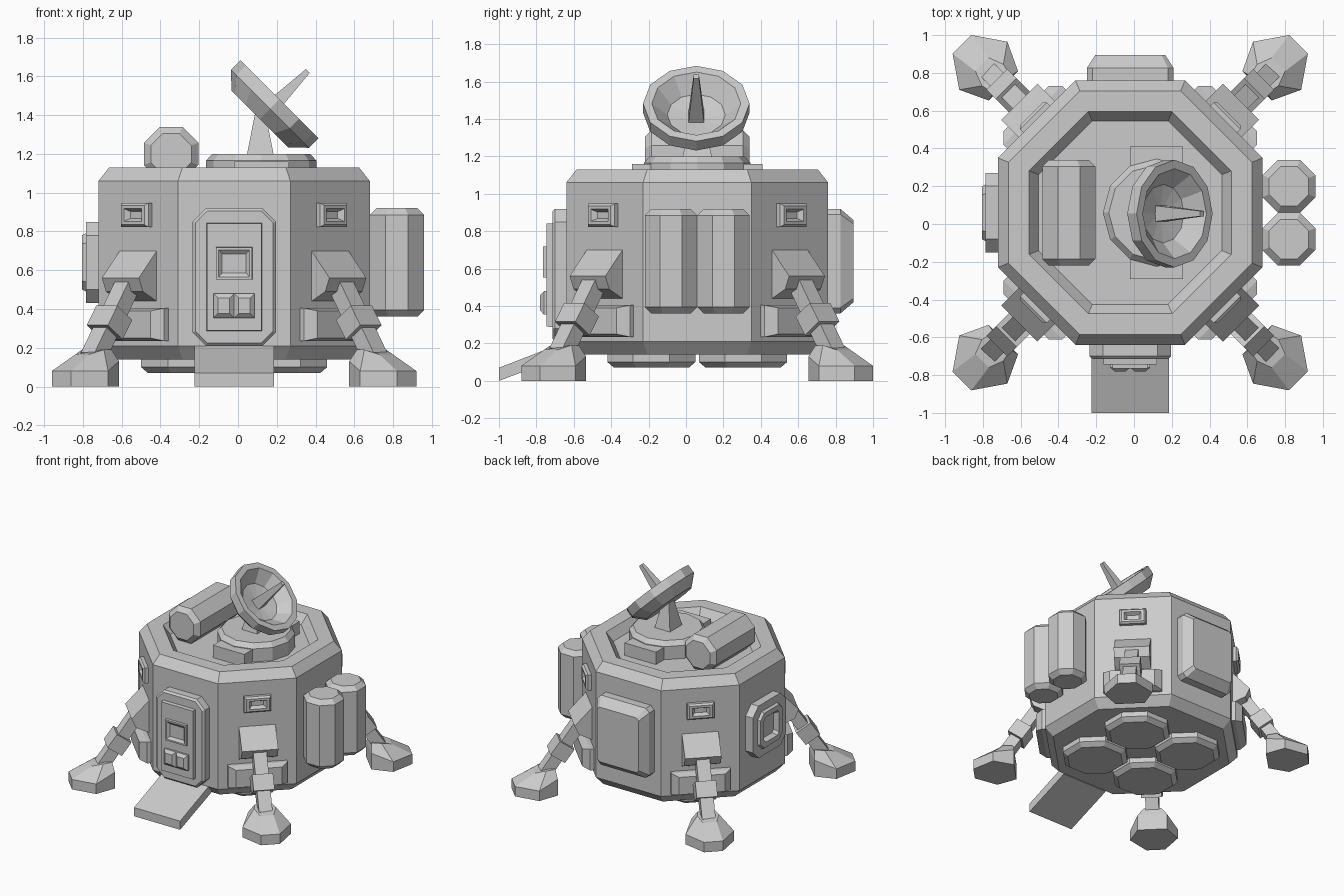
import bpy, bmesh
from math import pi, cos, sin, radians
from mathutils import Matrix, Vector

if "Cube" in bpy.data.objects:
    bpy.data.objects.remove(bpy.data.objects["Cube"])

CX, CY = -0.02, 0.06          # hull axis
WALL = 0.70                   # hull apothem


def loft(name, rings, matrix=Matrix()):
    """Skin a list of closed rings (3D points) and cap both ends."""
    bm = bmesh.new()
    loops = [[bm.verts.new(p) for p in ring] for ring in rings]
    n = len(loops[0])
    for a, b in zip(loops, loops[1:]):
        for i in range(n):
            j = (i + 1) % n
            bm.faces.new((a[i], a[j], b[j], b[i]))
    bm.faces.new(loops[0][::-1])
    bm.faces.new(loops[-1])
    bmesh.ops.recalc_face_normals(bm, faces=bm.faces)
    me = bpy.data.meshes.new(name)
    bm.to_mesh(me)
    bm.free()
    ob = bpy.data.objects.new(name, me)
    ob.matrix_world = matrix
    bpy.context.collection.objects.link(ob)
    return ob


def ngon(n, apothem, z):
    r = apothem / cos(pi / n)
    return [(r * cos((2 * i + 1) * pi / n), r * sin((2 * i + 1) * pi / n), z) for i in range(n)]


def turned(name, n, profile, matrix):
    return loft(name, [ngon(n, r, z) for r, z in profile], matrix)


def rect(w, h, z, c=0.0, x=0.0, y=0.0):
    """Rectangle ring with optional cut corners."""
    w, h = w / 2, h / 2
    if c == 0:
        pts = [(-w, -h), (w, -h), (w, h), (-w, h)]
    else:
        pts = [(-w + c, -h), (w - c, -h), (w, -h + c), (w, h - c),
               (w - c, h), (-w + c, h), (-w, h - c), (-w, -h + c)]
    return [(x + u, y + v, z) for u, v in pts]


def wall(angle, z):
    """Frame on a hull face: x along the wall, y up, z outward from the wall."""
    a = radians(angle)
    o, t = Vector((cos(a), sin(a), 0)), Vector((-sin(a), cos(a), 0))
    m = Matrix((t, (0, 0, 1), o)).transposed().to_4x4()
    m.translation = Vector((CX, CY, z)) + o * WALL
    return m


def at(x, y, z):
    return Matrix.Translation((x, y, z))


# Octagonal hull with recessed roof
turned("hull", 8, [(.64, .14), (.70, .21), (.70, 1.06), (.645, 1.13), (.535, 1.13), (.485, 1.06)],
       at(CX, CY, 0))

# Four thruster pads underneath
for sx in (-1, 1):
    for sy in (-1, 1):
        turned("thruster_pad", 8, [(.20, .07), (.235, .10), (.235, .16)],
               at(CX + sx * .245, CY + sy * .245, 0))

# Tanks: two upright at the right side, one lying on the roof
TANK = [(.105, -.28), (.14, -.245), (.14, .245), (.105, .28)]
for dy in (-.14, .14):
    turned("side_tank", 8, TANK, at(.82, CY + dy, .64))
turned("roof_tank", 8, TANK, at(-.345, CY, 1.20) @ Matrix.Rotation(pi / 2, 4, 'X'))

# Antenna base, plinth and post
loft("antenna_plinth", [rect(.28, .70, 1.05), rect(.28, .70, 1.16)], at(.12, CY, 0))
turned("antenna_base", 12, [(.275, 1.05), (.275, 1.165), (.245, 1.20)],
       at(.12, CY, 0) @ Matrix.Rotation(pi / 12, 4, 'Z'))
loft("antenna_post", [rect(.14, .16, 1.19), rect(.05, .06, 1.42)], at(.115, CY, 0))

# Dish tilted 45 degrees towards +x, with a feed spike
dish = at(.215, CY - .005, 1.4825) @ Matrix.Rotation(pi / 4, 4, 'Y')
turned("dish", 12, [(.20, -.145), (.275, -.07), (.275, 0), (.23, 0), (.15, -.085), (.03, -.105)],
       dish @ Matrix.Rotation(pi / 12, 4, 'Z'))
loft("dish_spike", [rect(.085, .085, -.11), rect(.028, .028, .205)], dish)

# Front door: frame, panel with sunken window, twin control boxes
front = wall(-90, 0)
loft("door_frame", [rect(.43, .71, -.02, .07, 0, .565), rect(.43, .71, .06, .07, 0, .565),
                    rect(.40, .68, .075, .06, 0, .565)], front)
loft("door_panel", [rect(.29, .56, .05, 0, 0, .565), rect(.28, .55, .105, 0, 0, .565)], front)
loft("door_window", [rect(.19, .17, .09, 0, 0, .635), rect(.185, .165, .125, 0, 0, .635),
                     rect(.16, .14, .125, 0, 0, .635), rect(.125, .10, .108, 0, 0, .635)], front)
for s in (-1, 1):
    loft("door_control", [rect(.105, .125, .09, 0, s * .053, .417),
                          rect(.105, .125, .12, 0, s * .053, .417),
                          rect(.06, .08, .14, 0, s * .053, .417)], front)

# Sloped ramp below the door
loft("ramp", [[(x, -1, 0), (x, -.60, .15), (x, -.60, .225), (x, -1, .07)] for x in (-.225, .185)])

# Left hatch with sunken window
loft("left_hatch", [rect(.42, .42, -.02, .07), rect(.42, .42, .065, .07), rect(.30, .30, .065, .05),
                    rect(.28, .28, .085, .045), rect(.19, .20, .085, .02), rect(.16, .17, .045, .02)],
     wall(180, .64))

# Back equipment box
loft("back_box", [rect(.46, .56, -.02, .03), rect(.46, .56, .065, .03), rect(.37, .44, .135, .02)],
     wall(90, .64))


def bar(name, p, q, width, thick, matrix):
    """Square bar between two points of the radial (r, z) plane."""
    d = Vector((q[0] - p[0], q[1] - p[1])).normalized() * thick / 2
    ring = lambda c: [(c[0] + s * -d.y, t * width / 2, c[1] + s * d.x)
                      for s, t in ((-1, -1), (1, -1), (1, 1), (-1, 1))]
    return loft(name, [ring(p), ring(q)], matrix)


def hexa(ring):
    """Foot ring from three (r, half width, z) points, mirrored across the leg."""
    return [(r, t, z) for r, t, z in ring] + [(r, -t, z) for r, t, z in ring[::-1]]


# Diagonal walls: window, bracket, pad and leg, repeated four times
BRACKET = [(.68, .43), (.80, .49), (.83, .56), (.70, .70), (.68, .70)]
for ang in (45, 135, 225, 315):
    loft("corner_window", [rect(.20, .125, -.02, 0), rect(.20, .125, .025, 0), rect(.17, .10, .04, 0),
                           rect(.13, .065, .04, 0), rect(.09, .035, .01, 0)], wall(ang, .885))
    loft("leg_pad", [rect(.44, .17, -.04, 0), rect(.44, .17, .03, 0), rect(.34, .14, .08, 0)],
         wall(ang, .32))
    leg = at(CX, CY, 0) @ Matrix.Rotation(radians(ang), 4, 'Z')
    loft("leg_bracket", [[(r, t, z) for r, z in BRACKET] for t in (-.135, .135)], leg)
    bar("leg_strut", (.76, .55), (1.03, .15), .10, .09, leg)
    bar("leg_joint", (.875, .38), (.945, .28), .155, .13, leg)
    loft("foot", [hexa([(.95, .11, 0), (1.10, .18, 0), (1.26, .07, 0)]),
                  hexa([(.95, .11, .13), (1.10, .18, .08), (1.26, .07, .08)]),
                  hexa([(.96, .065, .19), (1.03, .08, .19), (1.11, .05, .165)])], leg)
